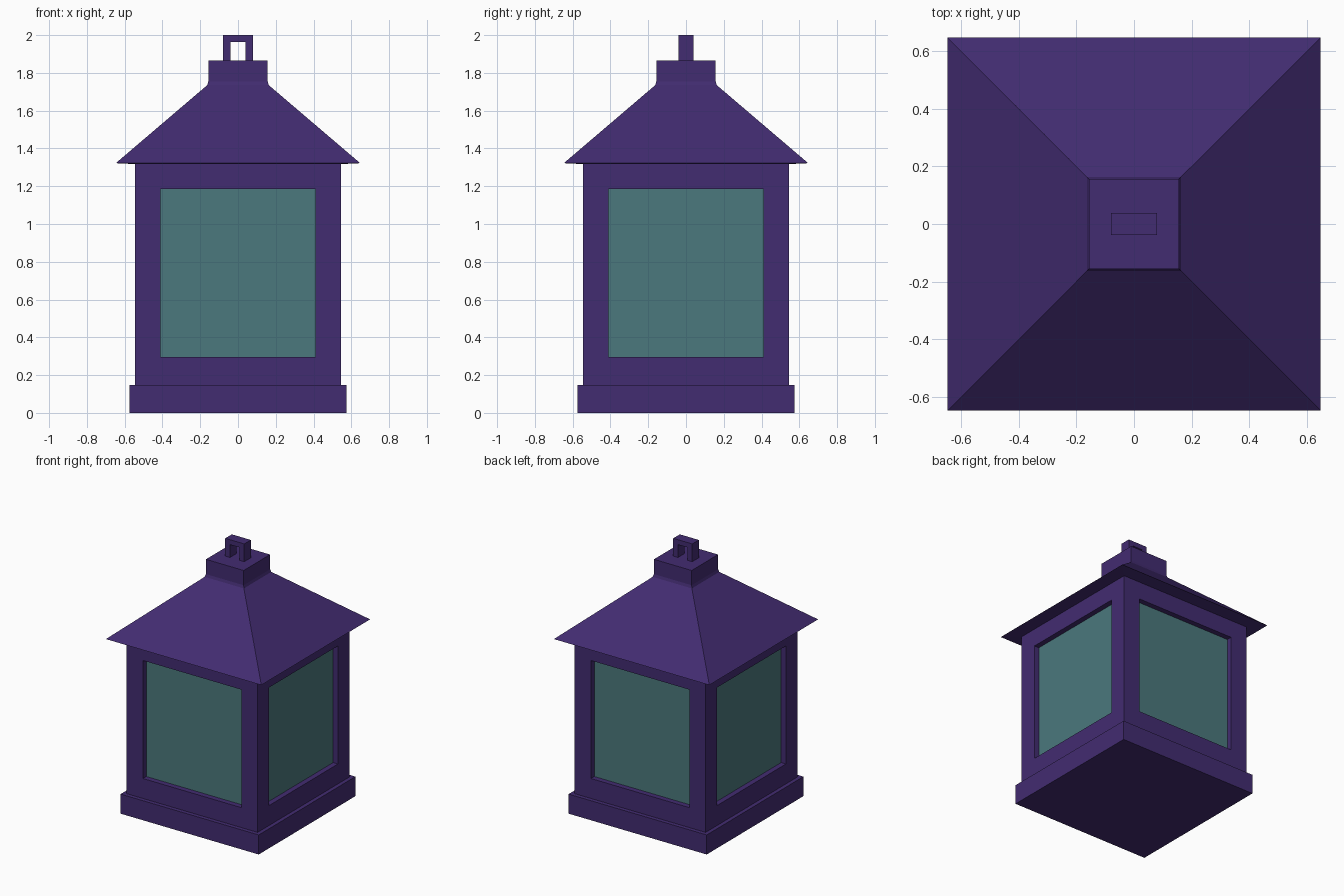
import bpy, bmesh
from mathutils import Matrix, Vector
from math import pi

if "Cube" in bpy.data.objects:
    bpy.data.objects.remove(bpy.data.objects["Cube"])


def material(name, rgb):
    m = bpy.data.materials.new(name)
    m.diffuse_color = (*rgb, 1)
    m.use_nodes = True
    m.node_tree.nodes["Principled BSDF"].inputs["Base Color"].default_value = m.diffuse_color
    return m


metal = material("purple_metal", (0.055, 0.025, 0.165))
glass = material("teal_glass", (0.07, 0.19, 0.205))


def finish(name, bm, mat=None):
    bmesh.ops.recalc_face_normals(bm, faces=bm.faces)
    me = bpy.data.meshes.new(name)
    bm.to_mesh(me)
    bm.free()
    ob = bpy.data.objects.new(name, me)
    bpy.context.collection.objects.link(ob)
    if mat:
        me.materials.append(mat)
    return ob


def square_stack(name, profile, mat):
    """Closed solid from stacked squares given as (half width, z)."""
    bm = bmesh.new()
    rings = [[bm.verts.new((sx * r, sy * r, z))
              for sx, sy in ((-1, -1), (1, -1), (1, 1), (-1, 1))]
             for r, z in profile]
    for a, b in zip(rings, rings[1:]):
        for i in range(4):
            j = (i + 1) % 4
            bm.faces.new((a[i], a[j], b[j], b[i]))
    bm.faces.new(rings[0][::-1])
    bm.faces.new(rings[-1])
    return finish(name, bm, mat)


def four_boxes(name, size, centre, mat=None):
    """One box repeated on all four sides of the lantern."""
    bm = bmesh.new()
    for k in range(4):
        m = (Matrix.Rotation(k * pi / 2, 4, 'Z') @ Matrix.Translation(centre)
             @ Matrix.Diagonal(Vector((*size, 1))))
        bmesh.ops.create_cube(bm, size=1, matrix=m)
    return finish(name, bm, mat)


# Base plinth and housing
square_stack("base", [(0.575, 0), (0.575, 0.147)], metal)
body = square_stack("body", [(0.545, 0.147), (0.545, 1.32)], metal)

# Recessed window openings
cutter = four_boxes("window_cutter", (0.82, 0.09, 0.888), (0, -0.545, 0.741))
cutter.hide_render = True
cutter.hide_viewport = True
cut = body.modifiers.new("windows", 'BOOLEAN')
cut.operation = 'DIFFERENCE'
cut.solver = 'EXACT'
cut.object = cutter

# Glass panes at the back of the openings
four_boxes("window_panes", (0.82, 0.02, 0.888), (0, -0.495, 0.741), glass)

# Hipped roof with square cap
square_stack("roof", [(0.54, 1.317), (0.647, 1.322), (0.163, 1.735),
                      (0.157, 1.755), (0.157, 1.866)], metal)

# Hanging loop: upside-down U extruded along y
bm = bmesh.new()
outline = [(-0.079, 1.862), (-0.079, 2.0), (0.079, 2.0), (0.079, 1.862),
           (0.04, 1.862), (0.04, 1.963), (-0.04, 1.963), (-0.04, 1.862)]
face = bm.faces.new([bm.verts.new((x, -0.039, z)) for x, z in outline])
ext = bmesh.ops.extrude_face_region(bm, geom=[face])
bmesh.ops.translate(bm, vec=(0, 0.078, 0),
                    verts=[v for v in ext["geom"] if isinstance(v, bmesh.types.BMVert)])
finish("hanging_loop", bm, metal)
